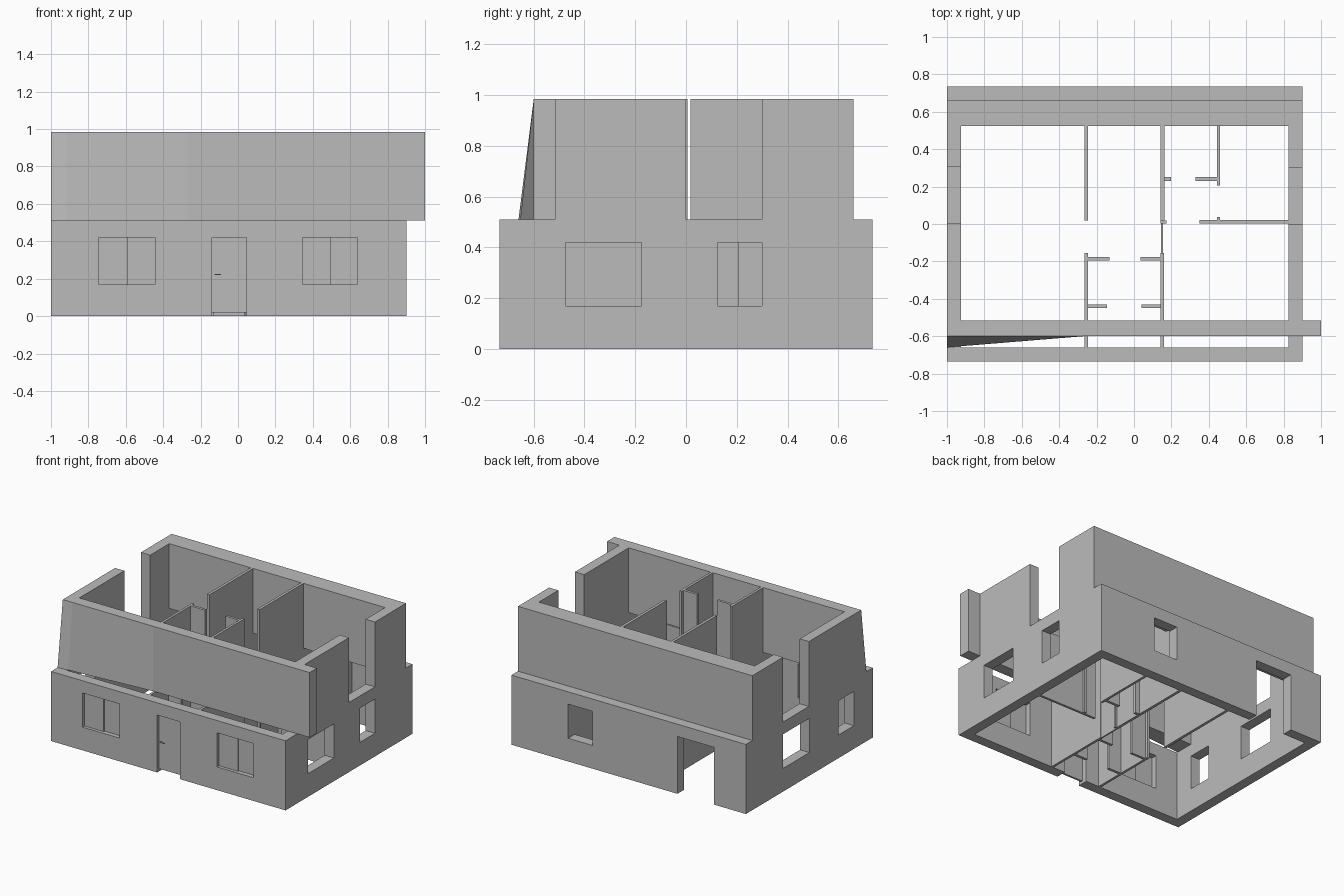
import bpy, bmesh
from mathutils import Vector

if "Cube" in bpy.data.objects:
    bpy.data.objects.remove(bpy.data.objects["Cube"])

grey = bpy.data.materials.new("plaster_grey")
grey.diffuse_color = (0.5, 0.5, 0.5, 1)
grey.use_nodes = True
grey.node_tree.nodes["Principled BSDF"].inputs["Base Color"].default_value = grey.diffuse_color

MID, TOP = 0.51, 0.985          # storey heights
X0, X1, Y = -1.0, 0.9, 0.735    # outer footprint
T = 0.075                       # wall thickness


def finish(name, bm):
    bmesh.ops.recalc_face_normals(bm, faces=bm.faces[:])
    me = bpy.data.meshes.new(name)
    bm.to_mesh(me)
    bm.free()
    me.materials.append(grey)
    ob = bpy.data.objects.new(name, me)
    bpy.context.collection.objects.link(ob)
    return ob


def prism(bm, pts, lo, hi, axis='z'):
    """Extrude a flat outline along z (plan) or x (side profile)."""
    def put(p, h):
        return Vector((p[0], p[1], h)) if axis == 'z' else Vector((h, p[0], p[1]))
    a = [bm.verts.new(put(p, lo)) for p in pts]
    b = [bm.verts.new(put(p, hi)) for p in pts]
    bm.faces.new(a)
    bm.faces.new(b)
    n = len(pts)
    for i in range(n):
        j = (i + 1) % n
        bm.faces.new((a[i], a[j], b[j], b[i]))
    return a, b


def box(bm, x0, x1, y0, y1, z0, z1):
    prism(bm, [(x0, y0), (x1, y0), (x1, y1), (x0, y1)], z0, z1)


def boxes(name, items):
    bm = bmesh.new()
    for it in items:
        box(bm, *it)
    return finish(name, bm)


# Lower storey: a rectangular ring of wall
bm = bmesh.new()
rings = []
for z in (0, MID):
    for d in (0, T):
        rings.append([bm.verts.new((x, y, z)) for x, y in
                      ((X0 + d, -Y + d), (X1 - d, -Y + d), (X1 - d, Y - d), (X0 + d, Y - d))])
for r, s in ((0, 1), (2, 3), (0, 2), (1, 3)):
    for i in range(4):
        j = (i + 1) % 4
        bm.faces.new((rings[r][i], rings[r][j], rings[s][j], rings[s][i]))
lower = finish("lower_walls", bm)

# Window and door openings
S, H = 0.17, 0.42               # sill and head heights
front, back = (-Y - 0.1, -Y + 0.12), (Y - 0.12, Y + 0.1)
left, right = (X0 - 0.1, X0 + 0.12), (X1 - 0.12, X1 + 0.1)
cutter = boxes("opening_cutter", [
    (-0.745, -0.445, *front, S, H), (0.345, 0.64, *front, S, H),
    (-0.14, 0.045, *front, -0.1, H),
    (-0.74, -0.445, *back, -0.1, H), (0.245, 0.44, *back, S, H),
    (*right, -0.475, -0.175, S, H), (*right, 0.125, 0.3, S, H),
    (*left, 0.0, 0.305, S, H), (*left, -0.515, -0.335, S, H),
])
cutter.hide_render = True
mod = lower.modifiers.new("openings", 'BOOLEAN')
mod.operation, mod.solver, mod.object = 'DIFFERENCE', 'EXACT', cutter
dg = bpy.context.evaluated_depsgraph_get()
cut = bpy.data.meshes.new_from_object(lower.evaluated_get(dg))
lower.modifiers.clear()
lower.data = cut
bpy.data.objects.remove(cutter)

# Upper front wall with its side returns; the foot splays out at the left
bm = bmesh.new()
foot, _ = prism(bm, [(X0, -0.6), (-0.92, -0.6), (-0.27, -0.6), (1, -0.6), (1, -0.515),
                     (X1, -0.515), (X1, 0), (X1 - T, 0), (X1 - T, -0.515),
                     (X0 + T, -0.515), (X0 + T, 0.005), (X0, 0.005)], MID, TOP)
foot[0].co.y, foot[1].co.y = -0.66, -0.653
finish("upper_front_walls", bm)

# Upper back wall with its side returns
bm = bmesh.new()
prism(bm, [(X0, 0.66), (X0, 0.305), (X0 + T, 0.305), (X0 + T, 0.525),
           (X1 - T, 0.525), (X1 - T, 0.3), (X1, 0.3), (X1, 0.66)], MID, TOP)
finish("upper_back_walls", bm)

# Full-height partitions, deeper on the lower storey
bm = bmesh.new()
for x in (-0.265, 0.143):
    prism(bm, [(-0.66, 0), (-0.155, 0), (-0.155, TOP), (-0.515, TOP),
               (-0.515, MID), (-0.66, MID)], x, x + 0.018, 'x')
    prism(bm, [(0.018, 0), (0.66, 0), (0.66, MID), (0.525, MID),
               (0.525, TOP), (0.018, TOP)], x, x + 0.02, 'x')
finish("long_partitions", bm)
boxes("hall_partitions", [
    (-0.247, -0.13, -0.195, -0.176, 0, TOP), (0.035, 0.143, -0.195, -0.176, 0, TOP),
])

# Partitions of the lower storey only
boxes("low_partitions", [
    (-0.247, -0.145, -0.45, -0.43, 0, MID), (0.04, 0.143, -0.45, -0.43, 0, MID),
    (0.35, X1 - T, 0.003, 0.021, 0, MID), (0.443, 0.461, 0.021, 0.037, 0, MID),
    (0.143, 0.175, 0.003, 0.018, 0, MID),
    (0.443, 0.461, 0.205, 0.66, 0, MID), (0.33, 0.443, 0.23, 0.25, 0, MID),
    (0.163, 0.197, 0.23, 0.25, 0, MID),
])
boxes("passage_panel", [(0.145, 0.155, -0.155, 0.018, 0, H)])

# Front door leaf raised off the ground, with handle
boxes("front_door", [(-0.14, 0.045, -0.715, -0.7, 0.02, H)])
boxes("door_handle", [(-0.125, -0.09, -0.728, -0.722, 0.219, 0.225),
                      (-0.122, -0.116, -0.723, -0.714, 0.219, 0.225)])

# Sliding sashes in the front windows
for name, x0, x1 in (("left_window", -0.745, -0.445), ("right_window", 0.345, 0.64)):
    m = (x0 + x1) / 2
    boxes(name + "_sashes", [(x0, m + 0.005, -0.712, -0.702, S, H),
                             (m - 0.005, x1, -0.702, -0.692, S, H)])
